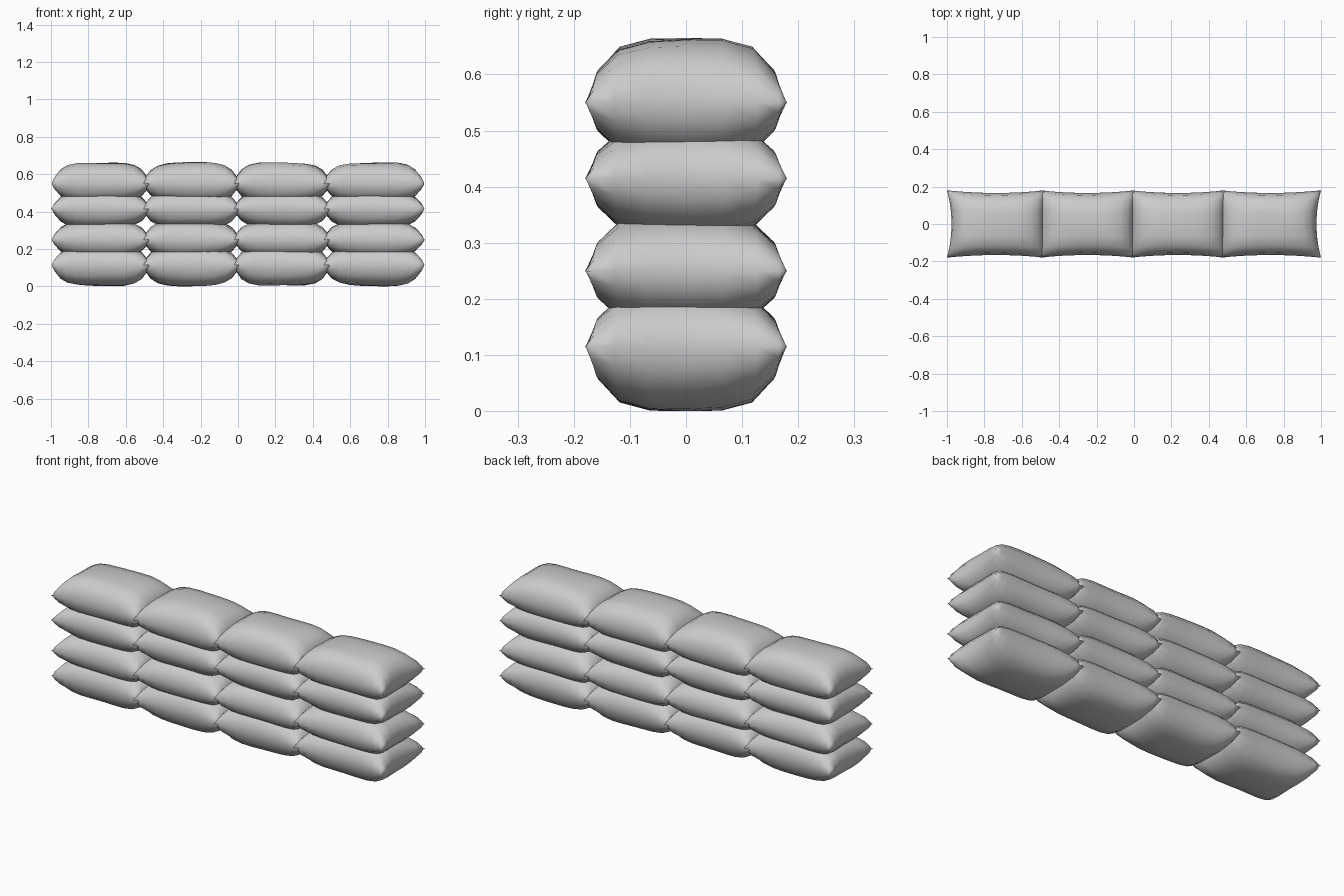
import bpy
import math

cube = bpy.data.objects.get("Cube")
if cube:
    bpy.data.objects.remove(cube)

# One plain cloth colour
cloth = bpy.data.materials.new("grey_cloth")
cloth.use_nodes = True
GREY = (0.6, 0.6, 0.6, 1)
cloth.diffuse_color = GREY
cloth.node_tree.nodes["Principled BSDF"].inputs["Base Color"].default_value = GREY

NX, NY = 12, 8        # panels along and across one bag
HALF_DEPTH = 0.18


def make_bag(name, x0, x1, dent0, dent1, seam, up, down, phase):
    """Stuffed bag: two bulging sheets joined along a seam with pinched corners."""
    verts, faces, ids = [], [], {}
    cx, half = (x0 + x1) / 2, (x1 - x0) / 2
    for side, rise in ((1, up), (-1, -down)):
        for i in range(NX + 1):
            for j in range(NY + 1):
                on_seam = i in (0, NX) or j in (0, NY)
                if on_seam and side < 0:
                    ids[side, i, j] = ids[1, i, j]
                    continue
                # Panels get narrower towards the seam
                u = math.sin((i / NX - 0.5) * math.pi)
                v = math.sin((j / NY - 0.5) * math.pi)
                bulge = math.sqrt(max(0, (1 - u**4) * (1 - v**4)))
                dent = dent1 if u > 0 else dent0
                x = cx + u * (half - dent * abs(u) * (1 - v * v))
                y = v * (HALF_DEPTH - 0.014 * (1 - u * u))
                sag = 1 + 0.03 * math.sin(3 * u + 2 * v + phase)
                ids[side, i, j] = len(verts)
                verts.append((x, y, seam + rise * bulge * sag))
        for i in range(NX):
            for j in range(NY):
                quad = [ids[side, a, b] for a, b in
                        ((i, j), (i + 1, j), (i + 1, j + 1), (i, j + 1))]
                faces.append(quad if side > 0 else quad[::-1])
    mesh = bpy.data.meshes.new(name)
    mesh.from_pydata(verts, [], faces)
    mesh.materials.append(cloth)
    for p in mesh.polygons:
        p.use_smooth = True
    bag = bpy.data.objects.new(name, mesh)
    bpy.context.collection.objects.link(bag)


# Four bags per layer: left end, right end, dent of each end
columns = [(-1, -0.475, 0.025, 0.006), (-0.505, 0.005, 0.006, 0.006),
           (-0.02, 0.49, 0.006, 0.006), (0.46, 1, 0.006, 0.025)]
# Four layers: seam height, bulge above, bulge below
layers = [(0.115, 0.10, 0.112), (0.25, 0.10, 0.095),
          (0.415, 0.095, 0.10), (0.55, 0.112, 0.10)]

for r, (seam, up, down) in enumerate(layers):
    for c, (x0, x1, d0, d1) in enumerate(columns):
        make_bag(f"bag_layer{r + 1}_{c + 1}", x0, x1, d0, d1,
                 seam, up, down, r * 1.7 + c * 2.3)
